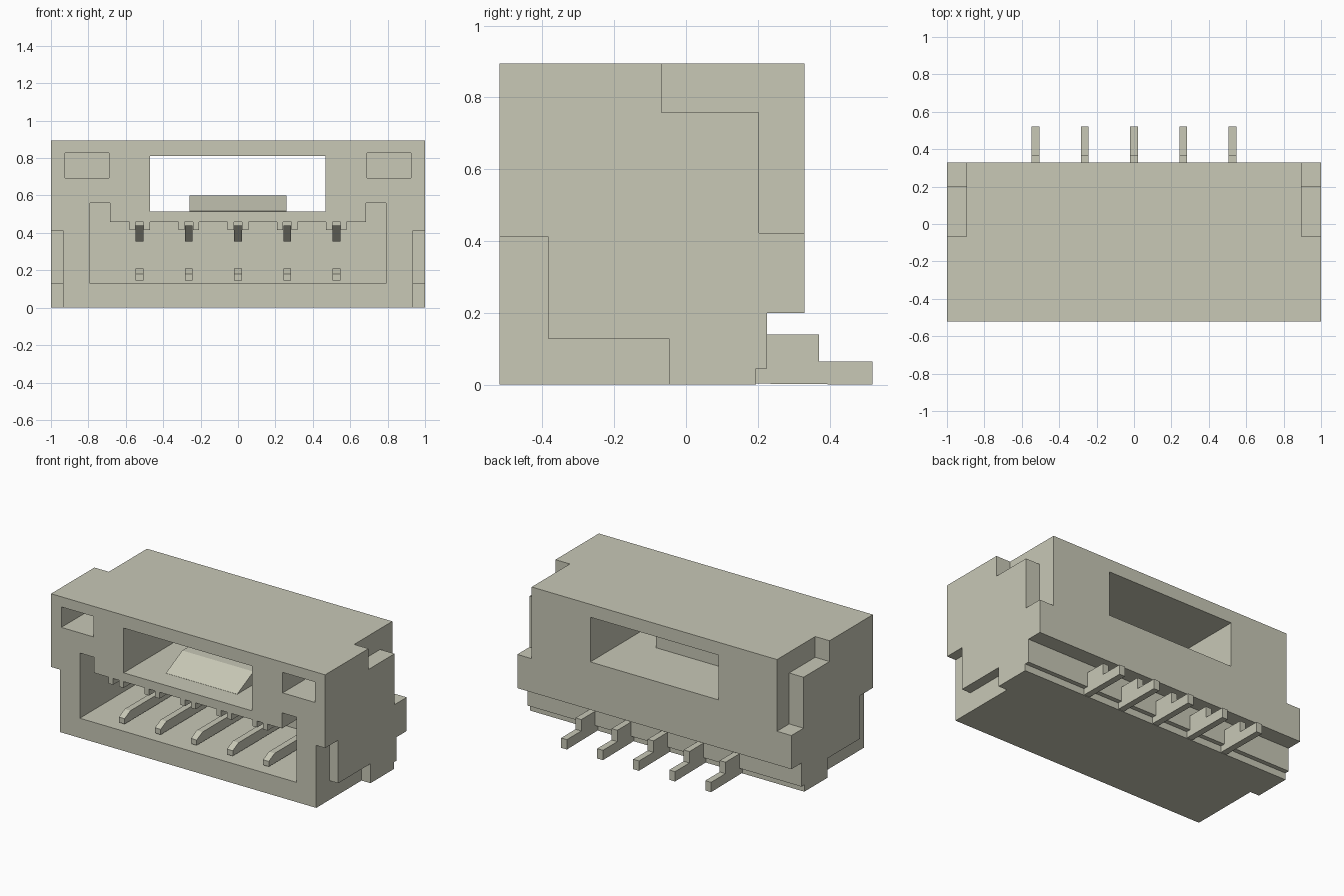
import bpy, bmesh
from mathutils import Vector

if "Cube" in bpy.data.objects:
    bpy.data.objects.remove(bpy.data.objects["Cube"], do_unlink=True)

ivory = bpy.data.materials.new("warm_ivory")
ivory.use_nodes = True
COLOUR = (0.58, 0.58, 0.47, 1)
ivory.diffuse_color = COLOUR
ivory.node_tree.nodes["Principled BSDF"].inputs["Base Color"].default_value = COLOUR


def prism(name, profile, axis, start, end):
    """Extrude a closed profile along x (points are y, z) or y (points are x, z)."""
    bm = bmesh.new()
    if axis == "x":
        ring = [bm.verts.new((start, a, b)) for a, b in profile]
        shift = Vector((end - start, 0, 0))
    else:
        ring = [bm.verts.new((a, start, b)) for a, b in profile]
        shift = Vector((0, end - start, 0))
    face = bm.faces.new(ring)
    out = bmesh.ops.extrude_face_region(bm, geom=[face])
    moved = [v for v in out["geom"] if isinstance(v, bmesh.types.BMVert)]
    bmesh.ops.translate(bm, verts=moved, vec=shift)
    bmesh.ops.recalc_face_normals(bm, faces=bm.faces)
    mesh = bpy.data.meshes.new(name)
    bm.to_mesh(mesh)
    bm.free()
    mesh.materials.append(ivory)
    obj = bpy.data.objects.new(name, mesh)
    bpy.context.collection.objects.link(obj)
    return obj


def rect(a0, a1, b0, b1):
    return [(a0, b0), (a1, b0), (a1, b1), (a0, b1)]


def cut(target, cutter):
    """Subtract a cutter, bake the result and discard the cutter."""
    cutter.hide_render = True
    mod = target.modifiers.new("cut", "BOOLEAN")
    mod.operation = "DIFFERENCE"
    mod.solver = "EXACT"
    mod.object = cutter
    graph = bpy.context.evaluated_depsgraph_get()
    mesh = bpy.data.meshes.new_from_object(target.evaluated_get(graph))
    target.modifiers.remove(mod)
    target.data = mesh
    bpy.data.objects.remove(cutter, do_unlink=True)


pin_x = [0.263 * i for i in range(-2, 3)]

# Housing with a stepped rear foot
housing = prism("housing", [(-0.52, 0), (0.195, 0), (0.195, 0.045), (0.225, 0.045),
                            (0.225, 0.2), (0.33, 0.2), (0.33, 0.895), (-0.52, 0.895)],
                "x", -1, 1)

# Mating cavity: raised end keys and paired guide ribs around each contact
cavity = [(-0.79, 0.13), (-0.79, 0.56), (-0.685, 0.56), (-0.685, 0.457)]
for x in pin_x:
    cavity += [(x - 0.055, 0.457), (x - 0.055, 0.415), (x - 0.022, 0.415), (x - 0.022, 0.457),
               (x + 0.022, 0.457), (x + 0.022, 0.415), (x + 0.055, 0.415), (x + 0.055, 0.457)]
cavity += [(0.685, 0.457), (0.685, 0.56), (0.79, 0.56), (0.79, 0.13)]
cut(housing, prism("cavity_cutter", cavity, "y", -0.7, 0.1))

# Latch window right through the housing
cut(housing, prism("window_cutter", rect(-0.47, 0.467, 0.515, 0.81), "y", -0.7, 0.6))

# Pockets, lower side reliefs and upper rear notches on both sides
for s in (-1, 1):
    cut(housing, prism("pocket_cutter", rect(*sorted((s * 0.69, s * 0.925)), 0.693, 0.828),
                       "y", -0.7, -0.2))
    relief = [(-0.7, -0.1), (-0.048, -0.1), (-0.048, 0.128), (-0.384, 0.128),
              (-0.384, 0.412), (-0.7, 0.412)]
    cut(housing, prism("relief_cutter", relief, "x", s * 0.935, s * 1.2))
    notch = [(-0.068, 1.1), (-0.068, 0.758), (0.203, 0.758), (0.203, 0.422),
             (0.6, 0.422), (0.6, 1.1)]
    cut(housing, prism("notch_cutter", notch, "x", s * 0.895, s * 1.2))

# Latch ramp on the window floor
prism("latch_ramp", [(-0.38, 0.51), (-0.06, 0.51), (-0.06, 0.6), (-0.21, 0.6), (-0.38, 0.516)],
      "x", -0.26, 0.26)

# Contacts: lower blade, upper spring arm and stepped solder tail
blade = [(-0.46, 0.145), (-0.46, 0.18), (-0.4, 0.21), (0.12, 0.21), (0.12, 0.145)]
arm = [(-0.3, 0.44), (-0.2, 0.355), (0.12, 0.355), (0.12, 0.44)]
tail = [(0.18, 0.003), (0.52, 0.0), (0.52, 0.065), (0.37, 0.065), (0.37, 0.14), (0.18, 0.14)]
for number, x in enumerate(pin_x, 1):
    for part, profile in (("blade", blade), ("spring_arm", arm), ("solder_tail", tail)):
        prism(f"contact_{part}_{number}", profile, "x", x - 0.021, x + 0.021)
